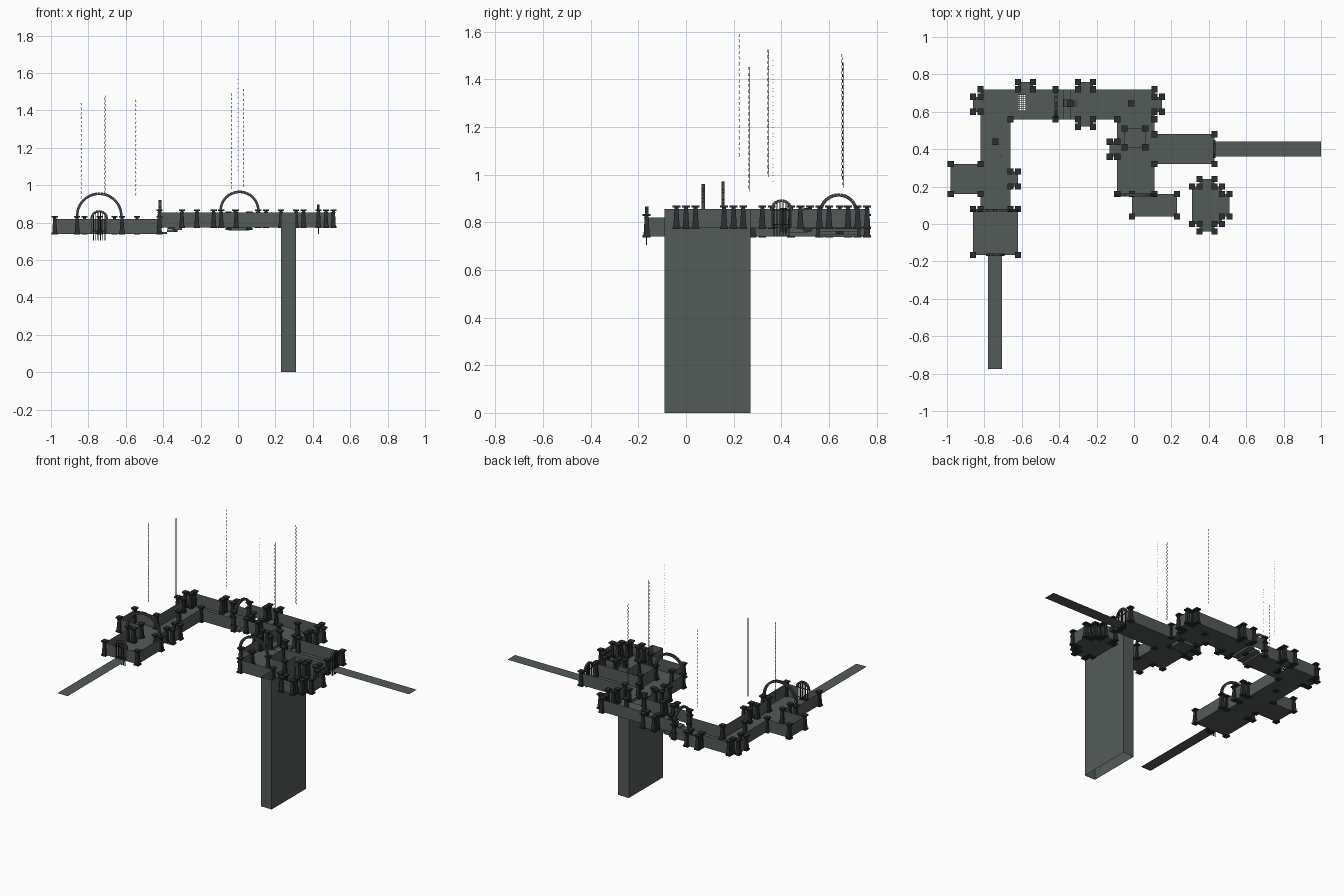
import bpy, bmesh, math
from mathutils import Matrix, Vector

if "Cube" in bpy.data.objects:
    bpy.data.objects.remove(bpy.data.objects["Cube"])


def material(name, rgb):
    m = bpy.data.materials.new(name)
    m.diffuse_color = (*rgb, 1)
    m.use_nodes = True
    m.node_tree.nodes["Principled BSDF"].inputs["Base Color"].default_value = m.diffuse_color
    return m


STONE = material("grey green stone", (0.088, 0.105, 0.097))
COLUMN = material("dark column stone", (0.024, 0.027, 0.030))
TRIM = material("arch stone", (0.055, 0.062, 0.062))
IRON = material("black iron", (0.020, 0.021, 0.023))


def finish(bm, name, mat):
    me = bpy.data.meshes.new(name)
    bm.to_mesh(me)
    bm.free()
    ob = bpy.data.objects.new(name, me)
    me.materials.append(mat)
    bpy.context.collection.objects.link(ob)
    return ob


def box(bm, c, s, rot=None):
    m = Matrix.Translation(c) @ (rot or Matrix()) @ Matrix.Diagonal((*s, 1))
    bmesh.ops.create_cube(bm, size=1, matrix=m)


def box_between(bm, a, b):
    a, b = Vector(a), Vector(b)
    box(bm, (a + b) / 2, b - a)


def rect(x0, y0, x1, y1):
    return [(x0, y0), (x1, y0), (x1, y1), (x0, y1)]


def walls(name, pts, z0, z1, gaps=()):
    """Thin upright walls along a closed outline, leaving out the gap edges."""
    bm = bmesh.new()
    lo = [bm.verts.new((x, y, z0)) for x, y in pts]
    hi = [bm.verts.new((x, y, z1)) for x, y in pts]
    for i in range(len(pts)):
        j = (i + 1) % len(pts)
        if (pts[i], pts[j]) not in gaps:
            bm.faces.new((lo[i], lo[j], hi[j], hi[i]))
    bmesh.ops.delete(bm, geom=[v for v in bm.verts if not v.link_faces], context='VERTS')
    return finish(bm, name, STONE)


def floor(name, pts, z, holes=()):
    bm = bmesh.new()
    edges = []
    for loop in (pts, *holes):
        vs = [bm.verts.new((x, y, z)) for x, y in loop]
        edges += [bm.edges.new((vs[i - 1], vs[i])) for i in range(len(vs))]
    bmesh.ops.triangle_fill(bm, use_beauty=True, edges=edges, normal=(0, 0, 1))
    for f in bm.faces:
        if f.normal.z < 0:
            f.normal_flip()
    return finish(bm, name, STONE)


def add_column(bm, x, y, z):
    """Square base, tapered shaft, collar and wide cap."""
    w = 0.033
    box(bm, (x, y, z + 0.001), (w, w, 0.010))
    bmesh.ops.create_cone(bm, cap_ends=True, segments=4, radius1=0.0185, radius2=0.0115, depth=0.080,
                          matrix=Matrix.Translation((x, y, z + 0.046)) @ Matrix.Rotation(math.pi / 4, 4, 'Z'))
    box(bm, (x, y, z + 0.078), (0.021, 0.021, 0.005))
    box(bm, (x, y, z + 0.091), (w, w, 0.009))


def columns(name, pts, z):
    """A column at every true corner of an outline."""
    bm = bmesh.new()
    for i, p in enumerate(pts):
        a, b = Vector(pts[i - 1]), Vector(pts[(i + 1) % len(pts)])
        p = Vector(p)
        u, v = p - a, b - p
        if abs(u.x * v.y - u.y * v.x) > 1e-6:
            add_column(bm, p.x, p.y, z)
    finish(bm, name, COLUMN)


def arch(name, c, r, along, n=17, thick=0.014, depth=0.014):
    """Half ring of separate arch stones."""
    bm = bmesh.new()
    turn = Matrix.Rotation(math.pi / 2 if along == 'y' else 0, 4, 'Z')
    mid = r - thick / 2
    length = math.pi * mid / n * 0.97
    for i in range(n):
        a = math.pi * (i + 0.5) / n
        pos = Vector(c) + turn @ Vector((mid * math.cos(a), 0, mid * math.sin(a)))
        box(bm, pos, (thick, depth, length), turn @ Matrix.Rotation(-a, 4, 'Y'))
    finish(bm, name, TRIM)


def gate(name, c, low, along):
    """Row of iron bars filling the small arch."""
    bm = bmesh.new()
    for k in range(6):
        d = (k - 2.5) * 0.0125
        top = c[2] + math.sqrt(0.038 ** 2 - d * d)
        x, y = (c[0] + d, c[1]) if along == 'x' else (c[0], c[1] + d)
        box(bm, (x, y, (low + top) / 2), (0.0045, 0.0045, top - low))
    for z in (low + 0.05, c[2]):
        s = (0.076, 0.004, 0.004) if along == 'x' else (0.004, 0.076, 0.004)
        box(bm, (c[0], c[1], z), s)
    finish(bm, name, IRON)


def chain(name, x, y, z0, z1):
    """Hanging chain of small four-sided links, alternately turned."""
    bm = bmesh.new()
    n = 44
    h = (z1 - z0) / n
    for i in range(n):
        turn = Matrix.Rotation(math.pi / 2 * (i % 2), 4, 'Z')
        c = Vector((x, y, z0 + (i + 0.5) * h))
        for s in (-1, 1):
            box(bm, c + turn @ Vector((s * 0.002, 0, 0)), (0.0012, 0.0012, h * 1.1), turn)
            box(bm, c + Vector((0, 0, s * h * 0.5)), (0.005, 0.0012, 0.0012), turn)
    finish(bm, name, IRON)


LOW, HIGH, WALL = 0.74, 0.775, 0.08

# Lower wing: square hall, long corridor, side room and alcoves
low = [(-.86, -.165), (-.78, -.165), (-.705, -.165), (-.62, -.165), (-.62, .08), (-.66, .08),
       (-.66, .2), (-.62, .2), (-.62, .28), (-.66, .28), (-.66, .56), (-.42, .56), (-.42, .72),
       (-.54, .72), (-.54, .76), (-.62, .76), (-.62, .72), (-.82, .72), (-.82, .68), (-.86, .68),
       (-.86, .6), (-.82, .6), (-.82, .32), (-.98, .32), (-.98, .16), (-.82, .16), (-.82, .08), (-.86, .08)]
drain = rect(-.62, .605, -.58, .69)
walls("lower_wing_walls", low, LOW, LOW + WALL, {(low[1], low[2]), (low[11], low[12])})
floor("lower_wing_floor", low, LOW, [drain])
columns("lower_wing_columns", low, LOW)

# Upper wing: corridor, crossing hall, two rooms and alcoves
high = [(-.42, .56), (-.3, .56), (-.3, .52), (-.22, .52), (-.22, .56), (-.09, .56), (-.09, .44),
        (-.13, .44), (-.13, .36), (-.09, .36), (-.09, .16), (-.01, .16), (-.01, .04), (.23, .04),
        (.23, .16), (.11, .16), (.11, .32), (.43, .32), (.43, .36), (.43, .44), (.43, .48), (.11, .48),
        (.11, .6), (.15, .6), (.15, .68), (.11, .68), (.11, .72), (-.22, .72), (-.22, .76), (-.3, .76),
        (-.3, .72), (-.42, .72)]
pool = rect(-.05, .41, .06, .51)
stair = rect(-.419, .561, -.301, .719)
walls("upper_wing_walls", high, HIGH, HIGH + WALL,
      {(high[-1], high[0]), (high[13], high[14]), (high[18], high[19])})
floor("upper_wing_floor", high, HIGH, [pool, stair])
columns("upper_wing_columns", high, HIGH)

# Cross-shaped end chamber
cross = [(.31, 0), (.35, 0), (.35, -.04), (.43, -.04), (.43, 0), (.47, 0), (.47, .04), (.51, .04),
         (.51, .16), (.47, .16), (.47, .2), (.43, .2), (.43, .24), (.35, .24), (.35, .2), (.31, .2)]
walls("cross_chamber_walls", cross, HIGH, HIGH + WALL, {(cross[-1], cross[0])})
floor("cross_chamber_floor", cross, HIGH)
columns("cross_chamber_columns", cross, HIGH)

# Deep open shaft between the chambers
shaft = [(.23, -.09), (.31, -.09), (.31, .04), (.31, .16), (.31, .27), (.23, .27), (.23, .16), (.23, .04)]
walls("shaft_walls", rect(.23, -.09, .31, .27), 0, HIGH)
walls("shaft_upper_walls", shaft, HIGH, HIGH + WALL, {(shaft[2], shaft[3]), (shaft[6], shaft[7])})

# Flat walkways outside the two gates
floor("front_walkway", rect(-.78, -.775, -.705, -.165), LOW)
floor("side_walkway", rect(.43, .36, 1.0, .44), HIGH)

# Sunken pool with four corner columns
walls("pool_sides", pool, 0.757, HIGH)
floor("pool_bottom", pool, 0.757)
columns("pool_columns", pool, 0.765)

# Steps joining the two levels, with side walls and a plinth
bm = bmesh.new()
for i in range(3):
    x = -.42 + .04 * i
    z = LOW + .011 * i
    box_between(bm, (x, .56, z - .002), (x + .04, .72, z + .011))
finish(bm, "steps", STONE)
bm = bmesh.new()
box_between(bm, (-.378, .625, .765), (-.302, .665, .779))
finish(bm, "plinth", TRIM)

# Free-standing columns
bm = bmesh.new()
for x, y, z in ((-.74, .44, LOW), (-.34, .645, .755), (-.015, .645, HIGH), (.108, .56, HIGH)):
    add_column(bm, x, y, z)
finish(bm, "free_columns", COLUMN)

# Iron floor grate over the drain opening
bm = bmesh.new()
for i in range(5):
    box(bm, (-.62 + .01 * i, .6475, LOW), (.0025, .085, .003))
for i in range(9):
    box(bm, (-.60, .605 + .0106 * i, LOW), (.04, .0025, .003))
finish(bm, "floor_grate", IRON)

# Stone arches
arch("hall_arch", (-.742, .073, .836), .125, 'x', 23)
arch("room_arch", (.008, .155, .863), .108, 'x', 21)
arch("corridor_arch", (-.417, .64, .838), .083, 'y', 17)
arch("front_gate_arch", (-.742, -.165, .818), .048, 'x', 11, .012)
arch("side_gate_arch", (.43, .4, .848), .048, 'y', 11, .012)

# Barred gates
gate("front_gate_bars", (-.742, -.165, .818), .705, 'x')
gate("side_gate_bars", (.43, .4, .848), .74, 'y')

# Hanging chains
for i, c in enumerate([(-.84, .265, .93, 1.45), (-.71, .365, .96, 1.48), (-.545, .66, .945, 1.47),
                       (-.035, .655, .98, 1.505), (0, .222, 1.065, 1.59), (.03, .345, .99, 1.525)]):
    chain(f"chain_{i + 1}", *c)
